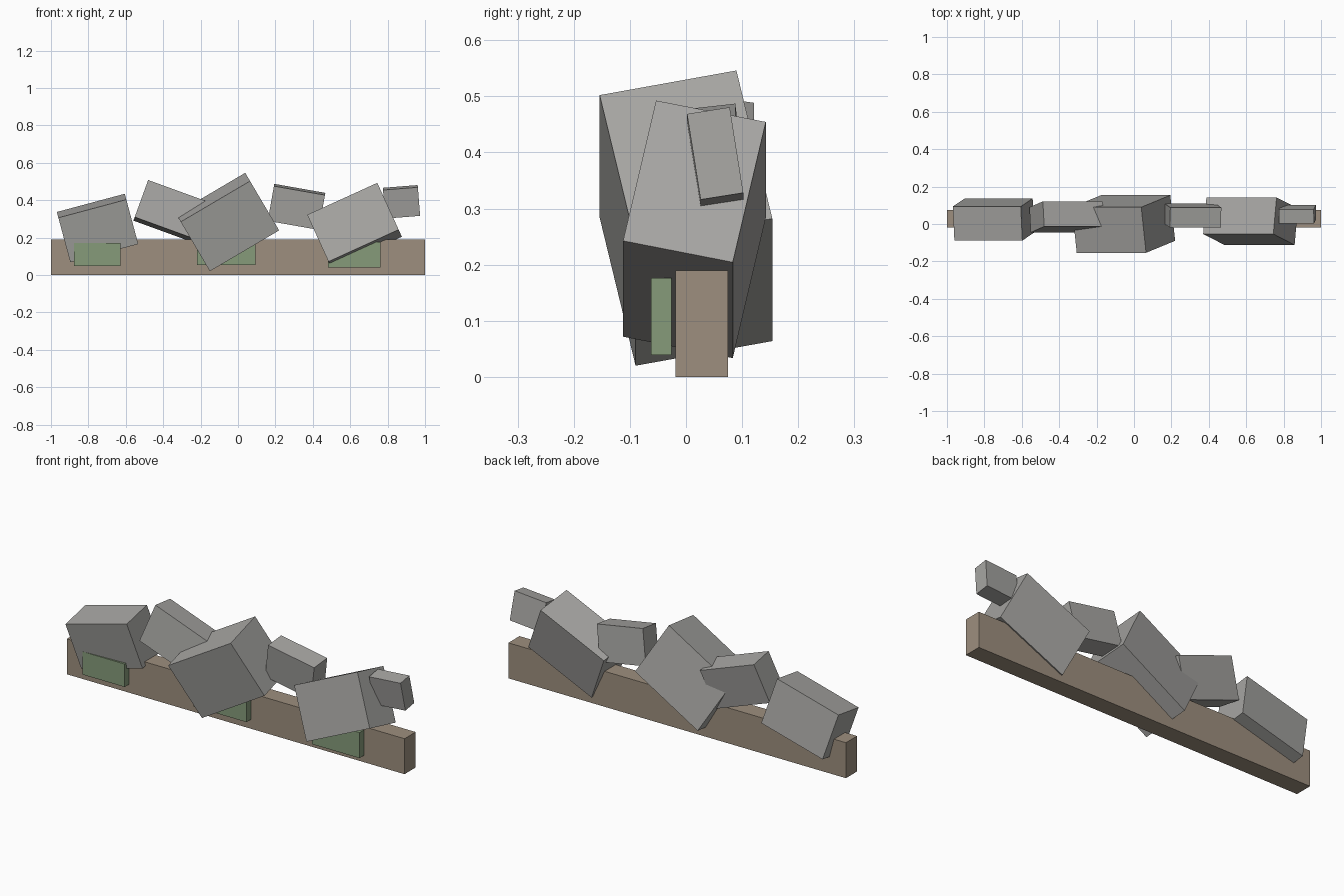
import bpy
from math import radians
from mathutils import Euler, Matrix, Vector

cube = bpy.data.objects.get("Cube")
if cube:
    bpy.data.objects.remove(cube, do_unlink=True)


def make_material(name, color):
    mat = bpy.data.materials.new(name)
    mat.use_nodes = True
    mat.diffuse_color = (*color, 1)
    bsdf = mat.node_tree.nodes["Principled BSDF"]
    bsdf.inputs["Base Color"].default_value = (*color, 1)
    bsdf.inputs["Roughness"].default_value = 0.9
    return mat


stone = make_material("grey stone", (0.38, 0.375, 0.36))
earth = make_material("brown earth", (0.34, 0.275, 0.21))
moss = make_material("moss green", (0.24, 0.33, 0.195))


def box(name, center, size, mat, tilt=0, roll=0):
    """Flat-shaded box; tilt turns about x first, roll then about y."""
    bpy.ops.mesh.primitive_cube_add(size=1)
    obj = bpy.context.object
    obj.name = obj.data.name = name
    obj.data.transform(Matrix.Diagonal(Vector((*size, 1))))
    obj.rotation_euler = Euler((radians(tilt), radians(roll), 0))
    obj.location = center
    obj.data.materials.append(mat)
    return obj


# Long earth bank
box("earth_bank", (0, 0.028, 0.095), (2, 0.094, 0.19), earth)

# Tumbled stone blocks: center, size, tilt, roll
stones = {
    "stone_far_right": ((-0.751, 0.024, 0.251), (0.376, 0.185, 0.25), 10, -15),
    "stone_mid_right": ((-0.36, 0.038, 0.341), (0.34, 0.136, 0.213), -8.7, 20),
    "stone_center": ((-0.056, 0, 0.283), (0.43, 0.249, 0.313), 11.8, -30.5),
    "stone_mid_left": ((0.313, 0.045, 0.364), (0.277, 0.108, 0.19), 6.5, 10),
    "stone_left": ((0.623, 0.015, 0.263), (0.412, 0.2, 0.281), -12.1, -24.5),
    "stone_far_left": ((0.874, 0.052, 0.391), (0.187, 0.077, 0.155), 9, -4.5),
}
for name, (center, size, tilt, roll) in stones.items():
    box(name, center, size, stone, tilt, roll)

# Moss patches along the front: x range and z range
patches = {
    "moss_right": (-0.877, -0.628, 0.048, 0.171),
    "moss_center": (-0.22, 0.094, 0.053, 0.175),
    "moss_left": (0.482, 0.763, 0.039, 0.176),
}
for name, (x0, x1, z0, z1) in patches.items():
    box(name, ((x0 + x1) / 2, -0.044, (z0 + z1) / 2), (x1 - x0, 0.037, z1 - z0), moss)
